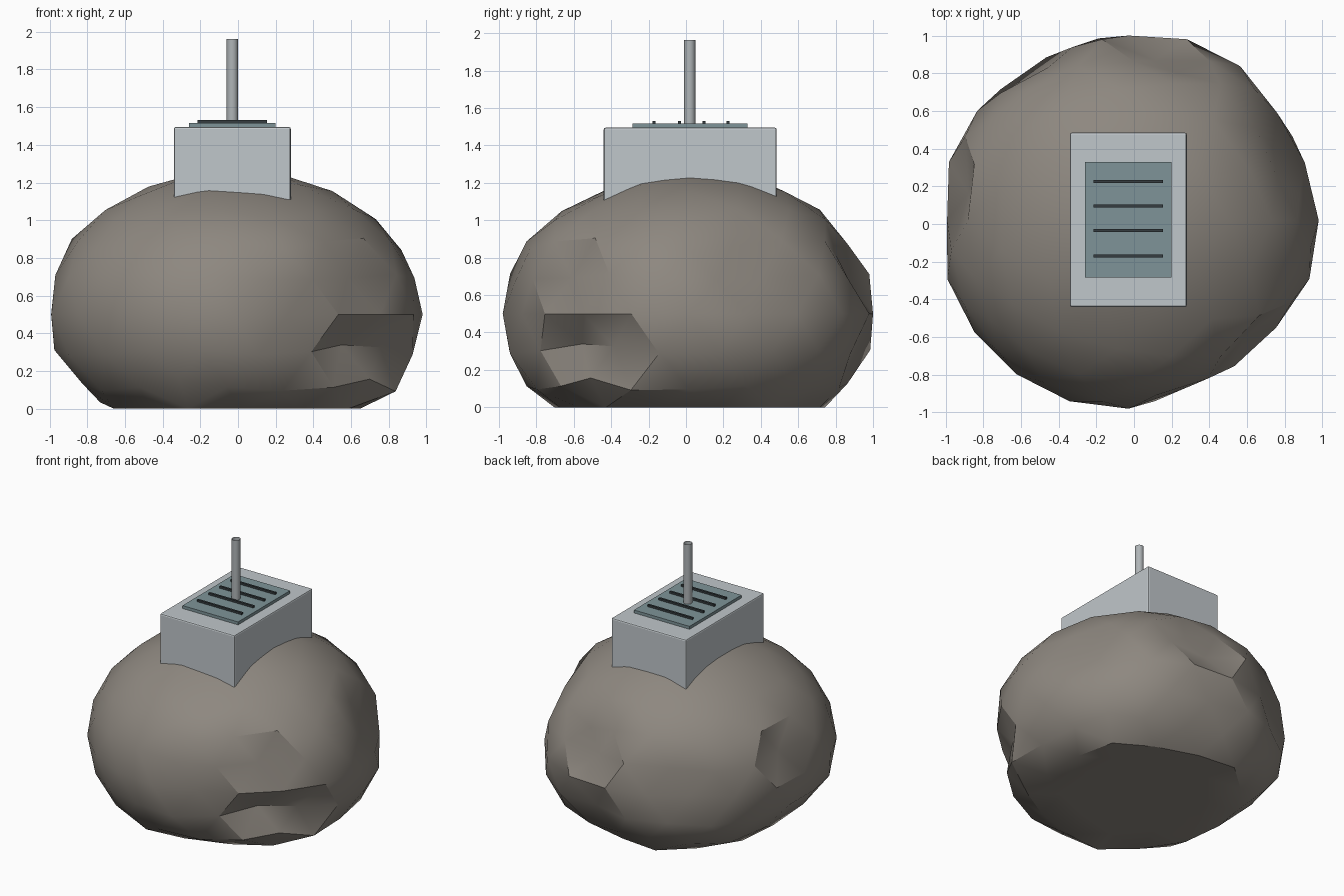
import bpy, bmesh, math
from mathutils import Vector

cube = bpy.data.objects.get("Cube")
if cube:
    bpy.data.objects.remove(cube, do_unlink=True)

CX, CY = -0.03, 0.02


def material(name, r, g, b):
    m = bpy.data.materials.new(name)
    m.use_nodes = True
    m.diffuse_color = (r, g, b, 1)
    m.node_tree.nodes["Principled BSDF"].inputs["Base Color"].default_value = (r, g, b, 1)
    return m


stone = material("brown stone", 0.27, 0.245, 0.215)
housing_grey = material("light grey metal", 0.53, 0.57, 0.595)
panel_teal = material("dull teal", 0.21, 0.295, 0.315)
slat_dark = material("dark grey", 0.035, 0.045, 0.05)
rod_grey = material("mid grey metal", 0.43, 0.46, 0.475)


def add_object(name, bm, mat, smooth=True):
    mesh = bpy.data.meshes.new(name)
    bm.to_mesh(mesh)
    bm.free()
    mesh.materials.append(mat)
    obj = bpy.data.objects.new(name, mesh)
    bpy.context.collection.objects.link(obj)
    if smooth:
        bpy.ops.object.select_all(action='DESELECT')
        obj.select_set(True)
        bpy.context.view_layer.objects.active = obj
        bpy.ops.object.shade_smooth_by_angle(angle=math.radians(30))


def box(name, mat, low, high, bevel=0):
    bm = bmesh.new()
    bmesh.ops.create_cube(bm, size=1)
    for v in bm.verts:
        v.co = [lo + (c + 0.5) * (hi - lo) for c, lo, hi in zip(v.co, low, high)]
    if bevel:
        bmesh.ops.bevel(bm, geom=bm.edges[:], offset=bevel, segments=2,
                        profile=0.5, affect='EDGES')
    add_object(name, bm, mat, smooth=False)


# Boulder: coarse sphere with dents (direction, reach, depth) and a flat base
dents = [
    # front left hollow with its rim
    ((0.68, -0.70, -0.235), 0.30, 0.17),
    ((0.87, -0.435, -0.235), 0.28, 0.10),
    ((0.67, -0.69, 0.28), 0.28, 0.10),
    ((0.81, -0.59, 0.0), 0.28, 0.04),
    ((0.45, -0.85, -0.28), 0.28, 0.07),
    ((0.80, -0.27, -0.53), 0.25, -0.06),
    # front
    ((0.30, -0.93, 0.1), 0.42, 0.08),
    ((0.59, -0.81, 0.0), 0.28, 0.04),
    # left side
    ((0.85, 0.35, 0.30), 0.45, 0.13),
    ((0.81, 0.59, 0.0), 0.28, 0.03),
    # back
    ((0.20, 0.92, 0.33), 0.36, 0.15),
    ((0.12, 0.88, -0.38), 0.30, 0.12),
    ((0.0, 1.0, 0.0), 0.26, 0.03),
    ((-0.50, 0.84, 0.08), 0.42, 0.11),
    ((-0.81, 0.59, 0.0), 0.25, 0.02),
    # right side
    ((-0.94, 0.12, 0.25), 0.38, 0.12),
    ((-1.0, 0.0, 0.0), 0.28, 0.03),
    ((-0.85, 0.0, -0.58), 0.55, 0.09),
    # top
    ((0.05, -0.50, 0.85), 0.50, 0.03),
    ((0.30, -0.50, 0.80), 0.30, 0.03),
    ((-0.55, 0.0, 0.84), 0.35, 0.02),
]
bm = bmesh.new()
bmesh.ops.create_icosphere(bm, subdivisions=3, radius=1)
for v in bm.verts:
    unit = v.co.normalized()
    radius = 1.01
    for direction, reach, depth in dents:
        t = (unit - Vector(direction).normalized()).length / reach
        if t < 1:
            radius -= depth * (1 - t) ** 2 * (1 + 2 * t)
    p = unit * radius
    v.co = (p.x + CX, p.y + CY, max(0, 0.5 + 0.762 * p.z))
add_object("boulder", bm, stone)

# Housing block sunk into the top, with its panel
box("housing", housing_grey, (-0.34, -0.44, 0.95), (0.28, 0.485, 1.495), 0.01)
box("vent_panel", panel_teal, (-0.26, -0.285, 1.48), (0.20, 0.33, 1.517))

# Vent slats
for i, y in enumerate((-0.17, -0.035, 0.095, 0.225)):
    box(f"vent_slat_{i + 1}", slat_dark,
        (-0.215, y - 0.008, 1.51), (0.155, y + 0.008, 1.532))

# Upright open tube
bm = bmesh.new()
bmesh.ops.create_cone(bm, cap_ends=False, segments=16, radius1=0.03, radius2=0.03, depth=0.465)
bmesh.ops.translate(bm, verts=bm.verts, vec=(CX, CY, 1.73))
add_object("rod", bm, rod_grey)
